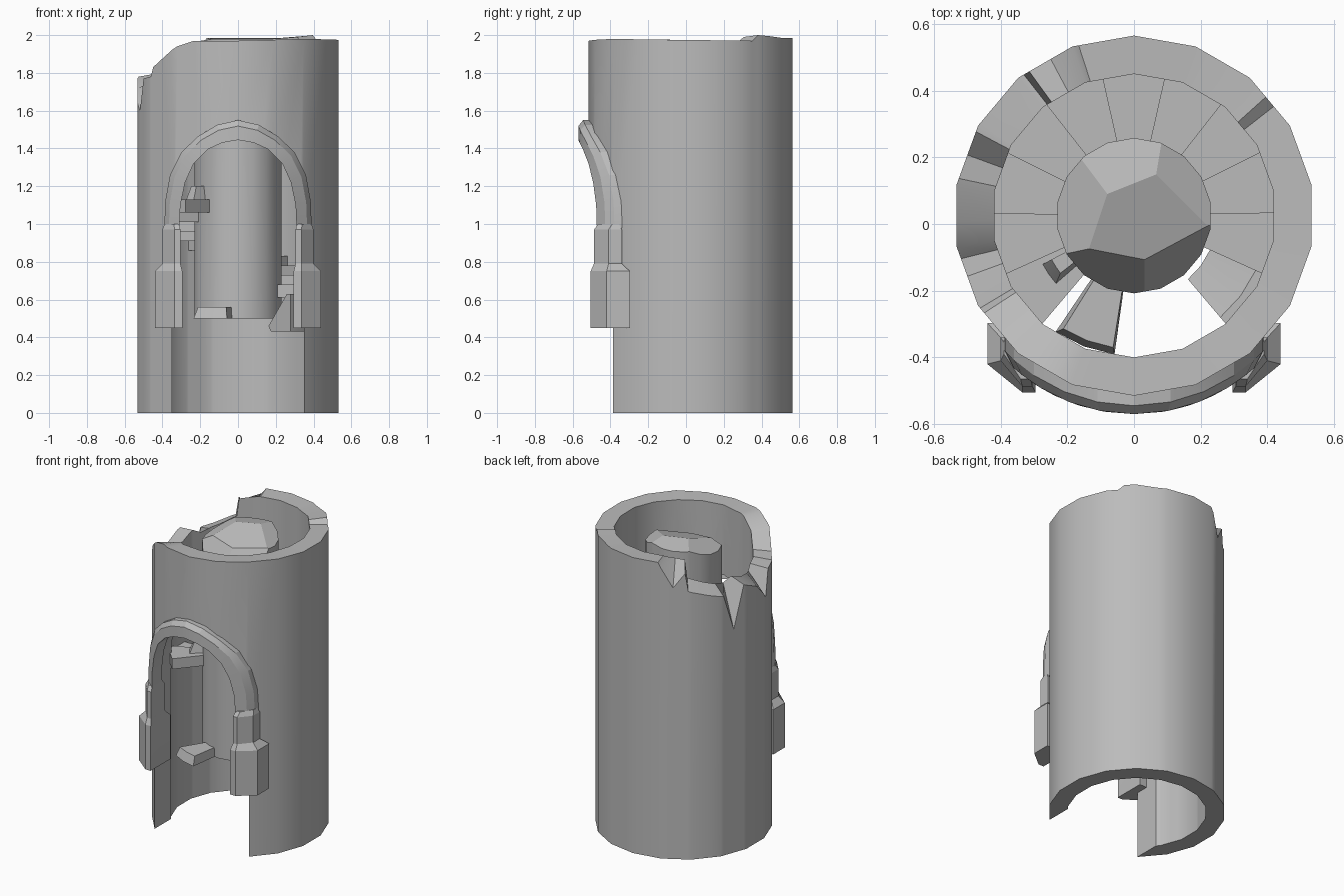
import bpy, bmesh
from math import sin, cos, radians, sqrt
from mathutils import Vector

cube = bpy.data.objects.get("Cube")
if cube:
    bpy.data.objects.remove(cube, do_unlink=True)

stone = bpy.data.materials.new("grey stone")
stone.use_nodes = True
GREY = (0.5, 0.5, 0.5, 1)
stone.diffuse_color = GREY
stone.node_tree.nodes["Principled BSDF"].inputs["Base Color"].default_value = GREY

CY = 0.025          # tower axis in y
R_OUT, R_IN = 0.54, 0.425
PITCH = 25.4        # degrees per stair tread


def polar(r, deg, z):
    return Vector((r * cos(radians(deg)), CY + r * sin(radians(deg)), z))


def faceted(r, deg):
    """Radius of an 18-sided ring at any angle."""
    return r * cos(radians(10)) / cos(radians((deg - 90) % 20 - 10))


def finish(name, bm, smooth=25):
    bmesh.ops.recalc_face_normals(bm, faces=bm.faces)
    me = bpy.data.meshes.new(name)
    bm.to_mesh(me)
    bm.free()
    me.materials.append(stone)
    ob = bpy.data.objects.new(name, me)
    bpy.context.scene.collection.objects.link(ob)
    if smooth:
        shade(ob, smooth)
    return ob


def shade(ob, angle):
    bpy.ops.object.select_all(action='DESELECT')
    ob.select_set(True)
    bpy.context.view_layer.objects.active = ob
    bpy.ops.object.shade_smooth_by_angle(angle=radians(angle))


def loft(rings, closed=False):
    """Skin equal-length rings; cap the ends unless the loft is closed."""
    bm = bmesh.new()
    vs = [[bm.verts.new(p) for p in ring] for ring in rings]
    n = len(vs[0])
    pairs = list(zip(vs, vs[1:])) + ([(vs[-1], vs[0])] if closed else [])
    for a, b in pairs:
        for i in range(n):
            j = (i + 1) % n
            bm.faces.new((a[i], a[j], b[j], b[i]))
    if not closed:
        bm.faces.new(vs[0])
        bm.faces.new(vs[-1])
    return bm


# Tower wall: broken rim given as angle, outer height, inner height
rim = [(-90, 1.97, 1.97), (-50, 1.98, 1.97), (-10, 1.975, 1.975),
       (38, 1.97, 1.97), (42, 2.0, 1.99), (65, 1.985, 1.98),
       (108, 1.985, 1.98), (118, 1.82, 1.97), (126, 1.92, 1.96),
       (128, 1.8, 1.84), (142, 1.76, 1.8), (152, 1.74, 1.78),
       (160, 1.5, 1.77), (168, 1.78, 1.8), (182, 1.72, 1.76),
       (194, 1.6, 1.76), (200, 1.77, 1.79), (211, 1.78, 1.8),
       (213, 1.83, 1.84), (222, 1.88, 1.87), (233, 1.94, 1.92),
       (244, 1.97, 1.96), (270, 1.97, 1.97)]


def rim_at(deg):
    for a, b in zip(rim, rim[1:]):
        if a[0] <= deg <= b[0]:
            t = (deg - a[0]) / (b[0] - a[0])
            return [a[k] + t * (b[k] - a[k]) for k in (1, 2)]


angles = sorted({p[0] for p in rim[:-1]} | set(range(-90, 270, 20)))
sections = []
for d in angles:
    zo, zi = rim_at(d)
    ro, ri = faceted(R_OUT, d), faceted(R_IN, d)
    sections.append([polar(ro, d, 0), polar(ro, d, zo), polar(ri, d, zi), polar(ri, d, 0)])
bm = loft(sections, closed=True)
bmesh.ops.triangulate(bm, faces=[f for f in bm.faces if abs(f.normal.z) > 0.05 and
                                 f.calc_center_median().z > 1.2])
wall = finish("tower_wall", bm, smooth=0)

# Doorway cut through the front
half = [(0.35, -0.1), (0.35, 1.0), (0.33, 1.18), (0.25, 1.36), (0.13, 1.47)]
door = half + [(0, 1.5)] + [(-x, z) for x, z in reversed(half)]
cutter = finish("doorway_cutter", loft([[(x, y, z) for x, z in door] for y in (-0.8, 0)]), smooth=0)
cutter.hide_render = True
cut = wall.modifiers.new("doorway", 'BOOLEAN')
cut.operation = 'DIFFERENCE'
cut.solver = 'EXACT'
cut.object = cutter
bpy.context.view_layer.objects.active = wall
bpy.ops.object.modifier_apply(modifier=cut.name)
bpy.data.objects.remove(cutter, do_unlink=True)
shade(wall, 25)


# Arch moulding that hugs the curved wall: inner x, z then outer x, z
def wall_y(x):
    return CY - sqrt(R_OUT ** 2 - x * x)


side = [(0.31, 0.98, 0.39, 0.98), (0.305, 1.1, 0.385, 1.12), (0.28, 1.22, 0.36, 1.26),
        (0.235, 1.32, 0.3, 1.38), (0.16, 1.395, 0.21, 1.465), (0.085, 1.43, 0.11, 1.525)]
path = side + [(0, 1.445, 0, 1.55)] + [(-a, b, -c, d) for a, b, c, d in reversed(side)]
rings = []
for xi, zi, xo, zo in path:
    xm, zm = xi + 0.7 * (xo - xi), zi + 0.7 * (zo - zi)
    rings.append([(xi, wall_y(xi) + 0.05, zi), (xi, wall_y(xi) - 0.055, zi),
                  (xm, wall_y(xm) - 0.055, zm), (xo, wall_y(xo) - 0.03, zo),
                  (xo, wall_y(xo) + 0.02, zo)])
finish("door_arch", loft(rings), 15)

# Stepped pillar feet on both sides of the door
base = [(0.295, -0.297), (0.44, -0.297), (0.44, -0.42), (0.335, -0.505), (0.295, -0.505)]
shaft = [(0.305, -0.34), (0.4, -0.34), (0.4, -0.41), (0.335, -0.487), (0.305, -0.487)]
neck = [(0.31, -0.36), (0.39, -0.355), (0.39, -0.39), (0.34, -0.465), (0.31, -0.465)]
levels = [(base, 0.45), (base, 0.75), (shaft, 0.79), (shaft, 0.97), (neck, 1.0)]
for s, label in ((1, "left"), (-1, "right")):
    finish(label + "_pillar", loft([[(s * x, y, z) for x, y in plan] for plan, z in levels]), 15)

# Central newel column with a rough broken top
bm = loft([[polar(0.233, a, z) for a in range(10, 370, 20)] for z in (0.5, 2.0)])
breaks = [((0, 0.15, 1.95), (-0.1, 0.2, 1)), ((-0.12, 0.05, 1.93), (-0.5, -0.1, 1)),
          ((0.11, 0.1, 1.94), (0.5, 0.1, 1)), ((0, 0.07, 1.94), (0.1, -0.3, 1)),
          ((0, -0.1, 1.89), (-0.1, -1, 0.6)), ((0.13, -0.06, 1.88), (0.5, -1, 0.6))]
for co, no in breaks:
    bmesh.ops.bisect_plane(bm, geom=bm.verts[:] + bm.edges[:] + bm.faces[:],
                           plane_co=co, plane_no=no, clear_outer=True)
    bmesh.ops.holes_fill(bm, edges=[e for e in bm.edges if e.is_boundary])
finish("newel_column", bm, 22)


# Spiral treads
def sector(r0, r1, a0, a1, z):
    mid = (a0 + a1) / 2
    return [polar(r0, a0, z), polar(r1, a0, z), polar(r1, mid, z),
            polar(r1, a1, z), polar(r0, a1, z), polar(r0, mid, z)]


START = 90 - 5.5 * PITCH
for i in range(1, 11):
    a, top = START + i * PITCH, 0.63 + 0.05 * i
    finish(f"stair_tread_{i}", loft([sector(0.215, 0.43, a, a + PITCH, z)
                                     for z in (top - 0.07, top)]), 15)

# Broken tread remains
finish("broken_lower_tread", loft([sector(0.27, 0.43, START, START + PITCH, 0.43),
                                   sector(0.25, 0.43, START, START + PITCH, 0.46),
                                   sector(0.4, 0.43, START, START + PITCH, 0.63)]), 15)
finish("loose_tread", loft([sector(0.215, 0.42, -124, -98, 0.5),
                            sector(0.215, 0.4, -122, -99, 0.56)]), 15)
finish("broken_upper_tread", loft([sector(0.22, 0.31, 208, 221, 1.13),
                                   sector(0.22, 0.28, 208, 218, 1.2)]), 15)
